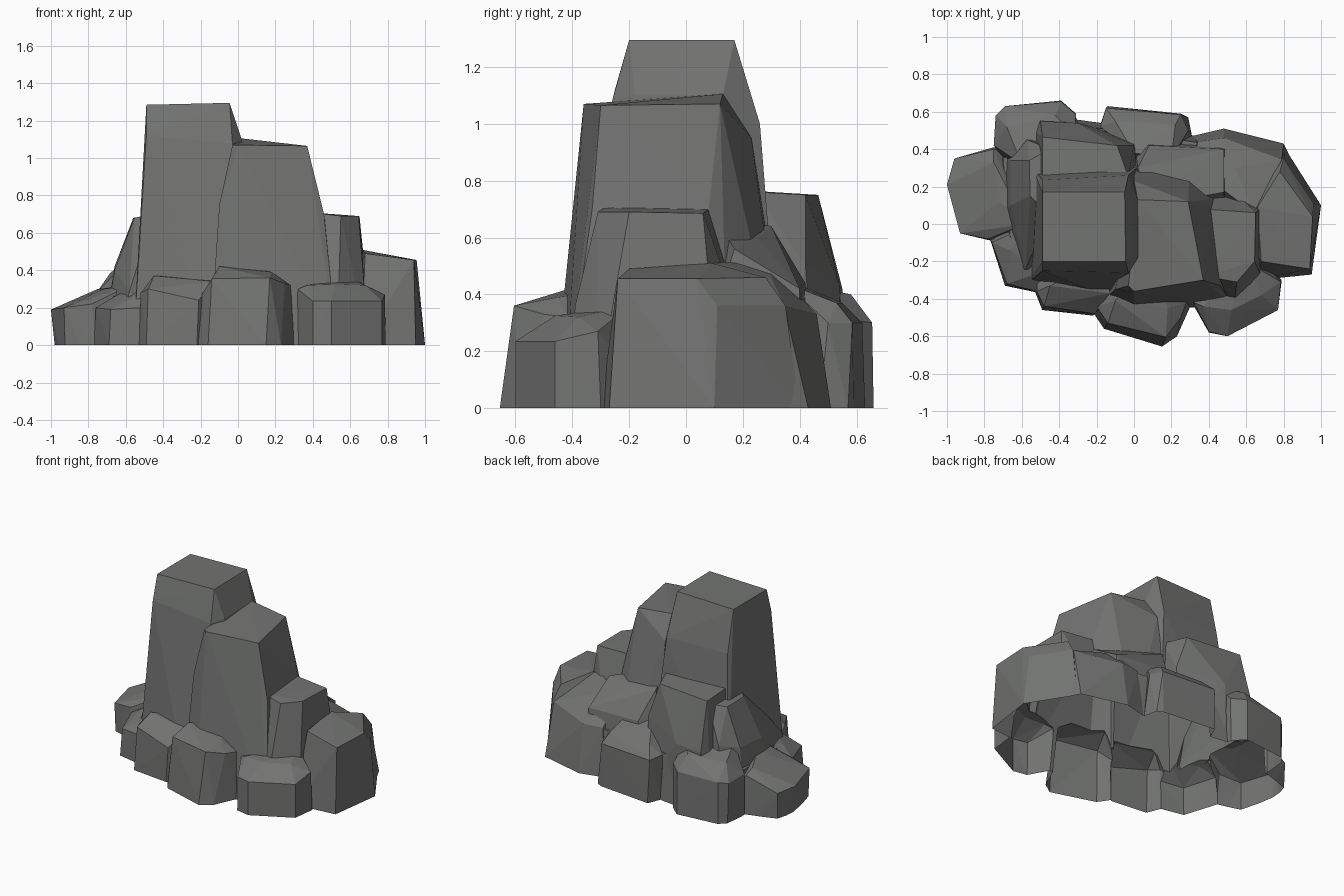
import bpy, bmesh

stone = bpy.data.materials.new("grey_stone")
stone.diffuse_color = (0.17, 0.175, 0.168, 1)
parts = []


def rock(name, base, top):
    """Faceted boulder: hull of a ground outline (x, y) and upper corners (x, y, z)."""
    depth = -0.1 - 0.01 * len(parts)          # sunk below ground, trimmed later
    bm = bmesh.new()
    for x, y in base:
        bm.verts.new((x, y, 0))
        bm.verts.new((x, y, depth))
    for p in top:
        bm.verts.new(p)
    bmesh.ops.convex_hull(bm, input=bm.verts[:])
    bmesh.ops.delete(bm, geom=[v for v in bm.verts if not v.link_faces], context='VERTS')
    bmesh.ops.recalc_face_normals(bm, faces=bm.faces[:])
    me = bpy.data.meshes.new(name)
    bm.to_mesh(me)
    bm.free()
    me.materials.append(stone)
    ob = bpy.data.objects.new(name, me)
    bpy.context.collection.objects.link(ob)
    parts.append(ob)


# Tall central tower
rock("tower", [(-0.56, -0.31), (-0.14, -0.39), (0.06, -0.3), (0.06, 0.34), (-0.56, 0.34)],
     [(-0.49, -0.20, 1.285), (-0.045, -0.20, 1.295), (-0.05, 0.17, 1.295), (-0.49, 0.17, 1.285),
      (-0.49, -0.25, 1.12), (-0.03, -0.26, 1.08), (0.02, -0.18, 1.10), (0.02, 0.13, 1.10),
      (-0.03, 0.26, 1.0), (-0.49, 0.235, 1.0)])
# Second pillar and its step on the right
rock("right_pillar", [(-0.15, -0.40), (0.0, -0.47), (0.53, -0.43), (0.55, 0.15), (0.3, 0.36), (0, 0.38)],
     [(-0.03, -0.33, 1.07), (0.0, -0.36, 1.07), (0.37, -0.30, 1.065), (0.29, 0.12, 1.07),
      (0.02, 0.13, 1.105), (-0.10, -0.35, 0.75), (0.46, -0.33, 0.70), (0.41, 0.08, 0.70),
      (0.0, 0.23, 0.95)])
rock("right_step", [(0.3, -0.40), (0.55, -0.42), (0.70, -0.32), (0.72, 0.12), (0.4, 0.3)],
     [(0.38, -0.28, 0.71), (0.55, -0.31, 0.69), (0.645, -0.2, 0.69), (0.65, 0.06, 0.685),
      (0.38, 0.08, 0.70), (0.54, -0.39, 0.36)])
rock("right_rock", [(0.66, -0.30), (0.95, -0.27), (1.0, 0.10), (0.81, 0.40), (0.5, 0.2)],
     [(0.68, -0.20, 0.49), (0.79, -0.22, 0.47), (0.94, -0.24, 0.455), (0.955, 0.04, 0.455),
      (0.66, 0.09, 0.51), (0.78, 0.28, 0.46), (0.96, 0.11, 0.36), (0.80, 0.35, 0.36)])
# Back right group
rock("back_right_rock", [(0.31, 0.47), (0.48, 0.51), (0.80, 0.43), (0.88, 0.27), (0.3, 0.0)],
     [(0.48, 0.46, 0.33), (0.79, 0.345, 0.36), (0.64, 0.06, 0.52), (0.32, 0.30, 0.50),
      (0.34, 0.44, 0.33), (0.54, 0.30, 0.46)])
rock("back_ledge", [(0.0, 0.46), (0.30, 0.46), (0.52, 0.40), (0.5, 0.0), (-0.05, 0.0)],
     [(0.02, 0.30, 0.64), (0.24, 0.25, 0.60), (0.48, 0.17, 0.56), (0.08, 0.42, 0.44),
      (0.48, 0.40, 0.42), (0.1, 0.1, 0.68)])
rock("back_rock", [(-0.18, 0.53), (-0.14, 0.63), (0.25, 0.59), (0.29, 0.57), (0.31, 0.47), (0.0, 0.2)],
     [(-0.15, 0.62, 0.30), (0.25, 0.585, 0.30), (-0.10, 0.55, 0.37), (0.22, 0.53, 0.37),
      (0.29, 0.50, 0.30), (0.0, 0.38, 0.44), (0.2, 0.35, 0.44), (-0.18, 0.52, 0.31)])
# Buttresses behind and left of the tower
rock("back_buttress", [(-0.56, 0.52), (-0.50, 0.56), (-0.30, 0.55), (0.0, 0.46), (0.04, 0.3), (-0.55, 0.1)],
     [(-0.49, 0.465, 0.75), (-0.09, 0.42, 0.75), (-0.03, 0.25, 0.76), (-0.49, 0.22, 0.765),
      (-0.50, 0.55, 0.42), (-0.30, 0.54, 0.43), (0.0, 0.42, 0.5)])
rock("left_buttress", [(-0.71, 0.36), (-0.73, 0.05), (-0.64, -0.28), (-0.4, -0.28), (-0.4, 0.45), (-0.62, 0.46)],
     [(-0.56, 0.34, 0.68), (-0.555, 0.15, 0.68), (-0.45, 0.05, 0.70), (-0.45, 0.40, 0.70),
      (-0.66, 0.34, 0.42), (-0.66, 0.10, 0.40), (-0.58, -0.24, 0.29), (-0.57, 0.45, 0.45)])
# Low ring of boulders: left side and back left
rock("far_left_rock", [(-0.95, 0.34), (-0.96, 0.20), (-0.92, -0.04), (-0.76, -0.09), (-0.5, 0.0), (-0.5, 0.42), (-0.75, 0.41)],
     [(-1.0, 0.21, 0.19), (-0.96, 0.35, 0.18), (-0.93, -0.05, 0.20), (-0.78, -0.08, 0.22),
      (-0.75, 0.40, 0.27), (-0.72, 0.12, 0.30), (-0.58, 0.0, 0.32), (-0.75, 0.33, 0.30)])
rock("back_left_rock", [(-0.75, 0.42), (-0.73, 0.59), (-0.69, 0.63), (-0.39, 0.66), (-0.31, 0.59), (-0.3, 0.4), (-0.6, 0.2)],
     [(-0.74, 0.58, 0.28), (-0.69, 0.63, 0.29), (-0.39, 0.655, 0.30), (-0.31, 0.585, 0.31),
      (-0.68, 0.52, 0.39), (-0.42, 0.58, 0.40), (-0.32, 0.48, 0.42), (-0.60, 0.32, 0.44),
      (-0.75, 0.42, 0.29)])
# Low ring of boulders: front
rock("front_left_rock", [(-0.77, -0.08), (-0.69, -0.33), (-0.50, -0.37), (-0.4, -0.1), (-0.6, 0.1)],
     [(-0.76, -0.10, 0.20), (-0.68, -0.32, 0.19), (-0.52, -0.36, 0.20), (-0.66, -0.14, 0.26),
      (-0.50, -0.26, 0.29), (-0.55, 0.0, 0.32)])
rock("front_mid_left_rock", [(-0.53, -0.36), (-0.49, -0.46), (-0.22, -0.49), (-0.14, -0.40), (-0.2, -0.1), (-0.5, -0.1)],
     [(-0.52, -0.36, 0.28), (-0.48, -0.44, 0.30), (-0.21, -0.48, 0.24), (-0.45, -0.33, 0.37),
      (-0.13, -0.37, 0.34), (-0.14, -0.2, 0.36)])
rock("front_rock", [(-0.22, -0.47), (-0.16, -0.56), (0.15, -0.655), (0.23, -0.60), (0.31, -0.42), (0.2, -0.1), (-0.1, -0.1)],
     [(-0.20, -0.44, 0.26), (-0.14, -0.53, 0.355), (0.17, -0.605, 0.36), (0.25, -0.50, 0.33),
      (0.28, -0.42, 0.32), (-0.10, -0.41, 0.42), (0.18, -0.45, 0.39), (0.1, -0.2, 0.42)])
rock("front_right_rock", [(0.31, -0.42), (0.40, -0.58), (0.50, -0.60), (0.77, -0.46), (0.79, -0.30), (0.6, -0.1), (0.35, -0.2)],
     [(0.32, -0.42, 0.30), (0.40, -0.575, 0.235), (0.50, -0.60, 0.235), (0.77, -0.46, 0.235),
      (0.785, -0.31, 0.27), (0.37, -0.44, 0.32), (0.52, -0.46, 0.325), (0.68, -0.38, 0.32),
      (0.6, -0.2, 0.36)])
# Rubble filling the deep clefts between the boulders
rock("cleft_fill", [(-0.72, 0.40), (-0.72, -0.1), (-0.52, -0.36), (-0.16, -0.46), (0.31, -0.43),
                    (0.72, -0.34), (0.85, 0.1), (0.55, 0.44), (0.31, 0.47), (-0.20, 0.53), (-0.32, 0.56)],
     [(-0.70, 0.35, 0.28), (-0.66, -0.08, 0.26), (-0.50, -0.33, 0.24), (-0.16, -0.43, 0.25),
      (0.31, -0.41, 0.26), (0.68, -0.31, 0.26), (0.55, 0.40, 0.32), (0.31, 0.44, 0.32),
      (-0.20, 0.50, 0.32), (-0.32, 0.53, 0.32)])

# Fuse everything into one outer shell
body = parts[0]
for other in parts[1:]:
    mod = body.modifiers.new(other.name, 'BOOLEAN')
    mod.operation, mod.solver, mod.object = 'UNION', 'EXACT', other
bpy.context.view_layer.update()
shell = bpy.data.meshes.new_from_object(body.evaluated_get(bpy.context.evaluated_depsgraph_get()))

# Trim at ground level, leaving the underside open
bm = bmesh.new()
bm.from_mesh(shell)
bmesh.ops.bisect_plane(bm, geom=bm.verts[:] + bm.edges[:] + bm.faces[:], dist=1e-5,
                       plane_co=(0, 0, 0), plane_no=(0, 0, 1), clear_inner=True)
for f in bm.faces:
    f.smooth = False
    f.material_index = 0
bm.to_mesh(shell)
bm.free()
shell.materials.clear()
shell.materials.append(stone)
for ob in parts:
    bpy.data.objects.remove(ob)
formation = bpy.data.objects.new("rock_formation", shell)
bpy.context.collection.objects.link(formation)
